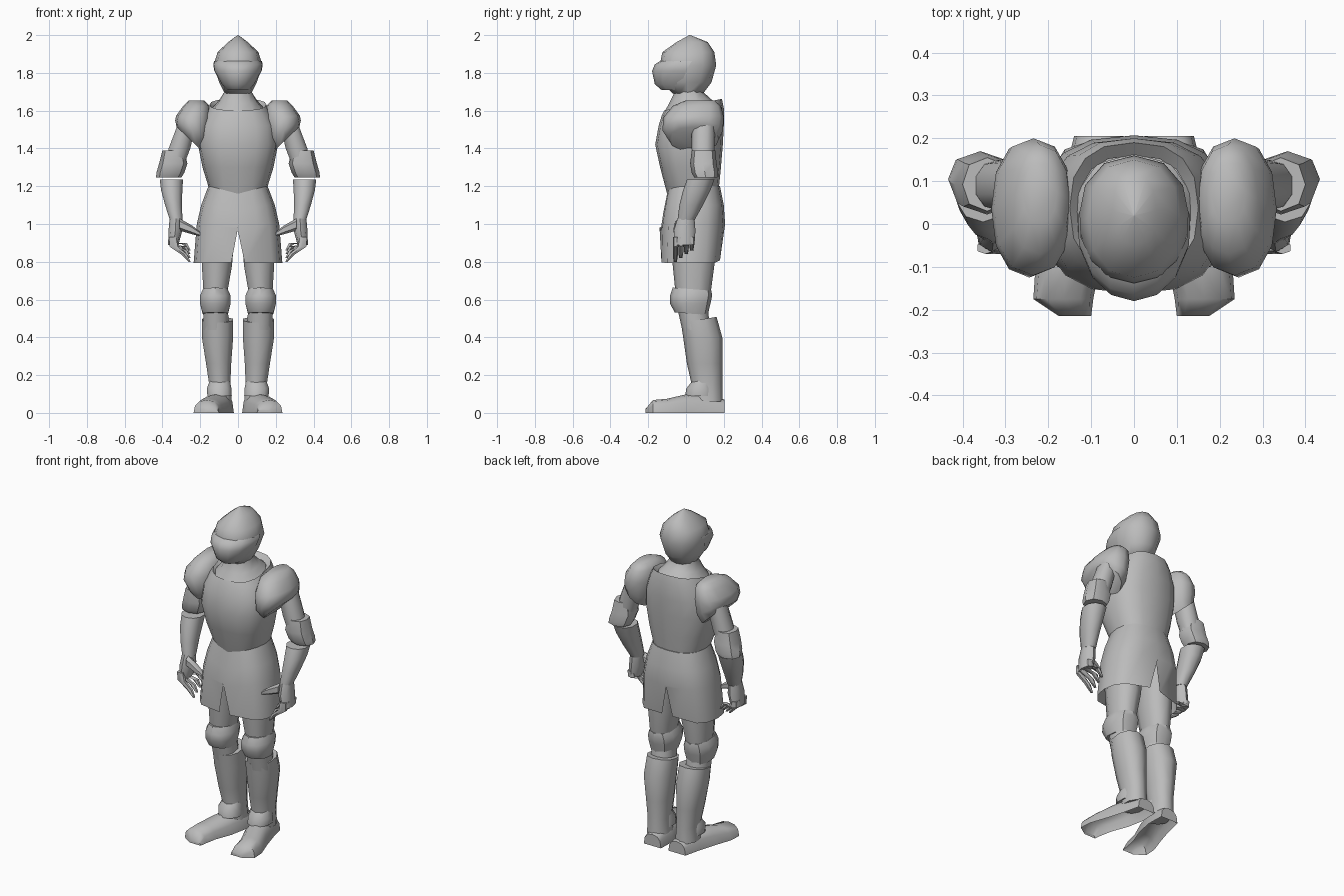
import bpy
import bmesh
import math

default_cube = bpy.data.objects.get("Cube")
if default_cube:
    bpy.data.objects.remove(default_cube, do_unlink=True)

# Single plain steel colour
steel = bpy.data.materials.new("plain_steel")
steel.use_nodes = True
steel_colour = (0.5, 0.5, 0.5, 1)
steel.diffuse_color = steel_colour
steel.node_tree.nodes["Principled BSDF"].inputs["Base Color"].default_value = steel_colour

# Each axis maps a station height and two section coordinates into space
AXES = {
    "z": lambda h, a, b: (a, b, h),
    "y": lambda h, a, b: (a, h, b),
    "x": lambda h, a, b: (h, a, b),
}


def soften(value, power):
    return math.copysign(abs(value) ** power, value)


def ring_points(ring, sides, power, axis, arc):
    """Section given by height, extents on both section axes, and optional tilts."""
    height, a_min, a_max, b_min, b_max, tilt_a, tilt_b = (tuple(ring) + (0, 0))[:7]
    count = sides if arc is None else sides + 1
    points = []
    for i in range(count):
        if arc is None:
            angle = math.tau * i / sides
        else:
            angle = arc * (2 * i / sides - 1)
        da = soften(math.sin(angle), power) * (a_max - a_min) / 2
        db = -soften(math.cos(angle), power) * (b_max - b_min) / 2
        lifted = height + tilt_a * da + tilt_b * db
        points.append(AXES[axis](lifted, (a_min + a_max) / 2 + da, (b_min + b_max) / 2 + db))
    return points


def loft(name, rings, sides=10, power=0.9, axis="z", arc=None,
         caps=(True, True), mirror=False, adjust=None, crease=50):
    """Skin a row of sections into one shell."""
    bm = bmesh.new()
    rows = [[bm.verts.new(p) for p in ring_points(r, sides, power, axis, arc)] for r in rings]
    count = len(rows[0])
    for low, high in zip(rows, rows[1:]):
        for i in range(count if arc is None else count - 1):
            j = (i + 1) % count
            bm.faces.new((low[i], low[j], high[j], high[i]))
    for row, wanted in ((rows[0], caps[0]), (rows[-1], caps[1])):
        if wanted and arc is None:
            bm.faces.new(row)
    if adjust:
        adjust(bm)
    bmesh.ops.remove_doubles(bm, verts=bm.verts, dist=0.0005)
    bmesh.ops.recalc_face_normals(bm, faces=bm.faces)
    mesh = bpy.data.meshes.new(name)
    bm.to_mesh(mesh)
    bm.free()
    mesh.materials.append(steel)
    obj = bpy.data.objects.new(name, mesh)
    bpy.context.collection.objects.link(obj)
    bpy.ops.object.select_all(action="DESELECT")
    obj.select_set(True)
    bpy.context.view_layer.objects.active = obj
    bpy.ops.object.shade_smooth_by_angle(angle=math.radians(crease))
    if mirror:
        obj.modifiers.new("other_side", "MIRROR")
    return obj


def centred(rows):
    """Turn (height, half width, front, back, tilts) rows into sections."""
    return [(r[0], -r[1], r[1]) + tuple(r[2:]) for r in rows]


# Helmet and visor
loft("helmet", centred([
    (1.69, .07, -.07, .09), (1.75, .1, -.13, .135), (1.84, .13, -.14, .16),
    (1.91, .108, -.125, .15), (1.963, .052, -.05, .115), (2, .002, .018, .022),
]), sides=12, crease=60)
loft("visor", centred([
    (1.71, .06, -.13, .04), (1.74, .088, -.165, .07), (1.81, .127, -.18, .13),
    (1.845, .133, -.165, .15), (1.862, .128, -.138, .15),
]), sides=8, power=1, arc=math.radians(100))

# Neck guard and collar
loft("neck_guard", centred([
    (1.61, .14, -.12, .165, 0, .18), (1.65, .105, -.09, .13, 0, .12),
    (1.7, .075, -.06, .09), (1.74, .075, -.06, .09),
]), sides=10)


# Cuirass with a pointed front edge
def point_waist(bm):
    for v in bm.verts:
        if v.co.z < 1.25 and v.co.y < 0:
            v.co.z -= .04 * (1 - min(abs(v.co.x) / .15, 1))


loft("cuirass", centred([
    (1.2, .157, -.1, .175), (1.3, .188, -.137, .185), (1.42, .212, -.163, .195),
    (1.52, .205, -.145, .2), (1.595, .17, -.128, .2, 0, .12),
    (1.632, .15, -.115, .19, 0, .2), (1.61, .13, -.105, .16, 0, .2),
]), sides=16, power=.8, adjust=point_waist, caps=(True, False), crease=40)


# Tasset skirt with a slit front and back
def cut_slits(bm):
    point_waist(bm)
    for v in bm.verts:
        if v.co.z < .85:
            if abs(v.co.x) < .001:
                v.co.z = .98
            elif abs(v.co.x) < .12:
                v.co.x = math.copysign(.035, v.co.x)
                v.co.z += .015


loft("skirt", centred([
    (.793, .235, -.14, .19), (1, .218, -.135, .207),
    (1.1, .195, -.12, .2), (1.2, .157, -.1, .18),
]), sides=16, power=.8, adjust=cut_slits, caps=(False, True))

# Leg armour
loft("thigh", [
    (1, .01, .2, -.09, .16), (.78, .028, .195, -.07, .15), (.63, .055, .185, -.055, .13),
], mirror=True)
loft("knee_guard", [
    (.525, .05, .19, -.06, .115, 0, -.08), (.58, .035, .205, -.085, .13),
    (.62, .035, .205, -.085, .138), (.655, .053, .188, -.07, .135, 0, -.08),
], mirror=True, crease=40)
loft("knee_joint", [
    (.44, .045, .185, -.02, .13), (.55, .05, .185, -.045, .115),
], mirror=True)
loft("greave", [
    (.06, .03, .16, .03, .195), (.15, .038, .155, .03, .192), (.26, .033, .172, .005, .192),
    (.4, .022, .195, -.015, .192), (.493, .023, .193, -.027, .162, 0, .16),
], mirror=True)
loft("ankle_guard", [
    (.09, .03, .165, -.005, .16), (.13, .032, .168, .002, .15), (.17, .04, .152, .035, .14),
], mirror=True)


# Hollow armoured shoe
def open_sole(bm):
    for v in bm.verts:
        v.co.z = max(v.co.z, 0)
    flat = [f for f in bm.faces if all(v.co.z < .0001 for v in f.verts)]
    bmesh.ops.delete(bm, geom=flat, context="FACES")


loft("shoe", [
    (-.215, .1, .175, -.02, .02), (-.175, .095, .235, -.068, .068),
    (-.1, .08, .23, -.075, .075), (0, .042, .195, -.098, .098),
    (.1, .022, .165, -.105, .105), (.205, .025, .14, -.07, .07),
], sides=12, power=.8, axis="y", mirror=True, adjust=open_sole)

# Shoulder plate, flaring out over the arm
loft("pauldron", [
    (1.45, .19, .325, -.09, .175, .95), (1.495, .155, .333, -.125, .195, .6),
    (1.565, .142, .327, -.12, .2, .1), (1.625, .15, .29, -.07, .185),
    (1.655, .18, .26, 0, .15),
], sides=12, mirror=True)

# Arm armour
loft("upper_arm", [
    (1.27, .3, .39, .04, .145), (1.4, .25, .37, .03, .15), (1.53, .22, .32, .03, .155),
], mirror=True)
loft("elbow_guard", [
    (1.245, .3, .434, .045, .165), (1.27, .285, .432, .03, .17),
    (1.32, .268, .418, .022, .162), (1.39, .285, .4, .03, .155),
], sides=8, mirror=True, crease=40)
loft("forearm", [
    (1.02, .292, .362, -.045, .045), (1.1, .295, .388, -.035, .09),
    (1.18, .292, .41, -.015, .13), (1.235, .288, .417, .005, .15),
], mirror=True)

# Gauntlet: palm, four curled fingers and a thumb
loft("palm", [
    (.89, .315, .37, -.06, .045), (.965, .295, .368, -.065, .05), (1.03, .295, .362, -.045, .045),
], sides=8, mirror=True)
for i, label in enumerate(("index", "middle", "ring", "little")):
    front = -.07 + i * .029
    tip = .8 + i * .02
    loft(label + "_finger", [
        (tip, .25, .262, front + .004, front + .022), (tip + .04, .268, .305, front, front + .028),
        (.88 + i * .004, .315, .365, front, front + .029), (.93, .325, .368, front, front + .029),
    ], sides=6, mirror=True)
loft("thumb", [
    (.2, -.06, -.035, .935, .958), (.24, -.068, -.025, .945, .99), (.31, -.06, -.01, .965, 1.03),
], sides=6, axis="x", mirror=True)
